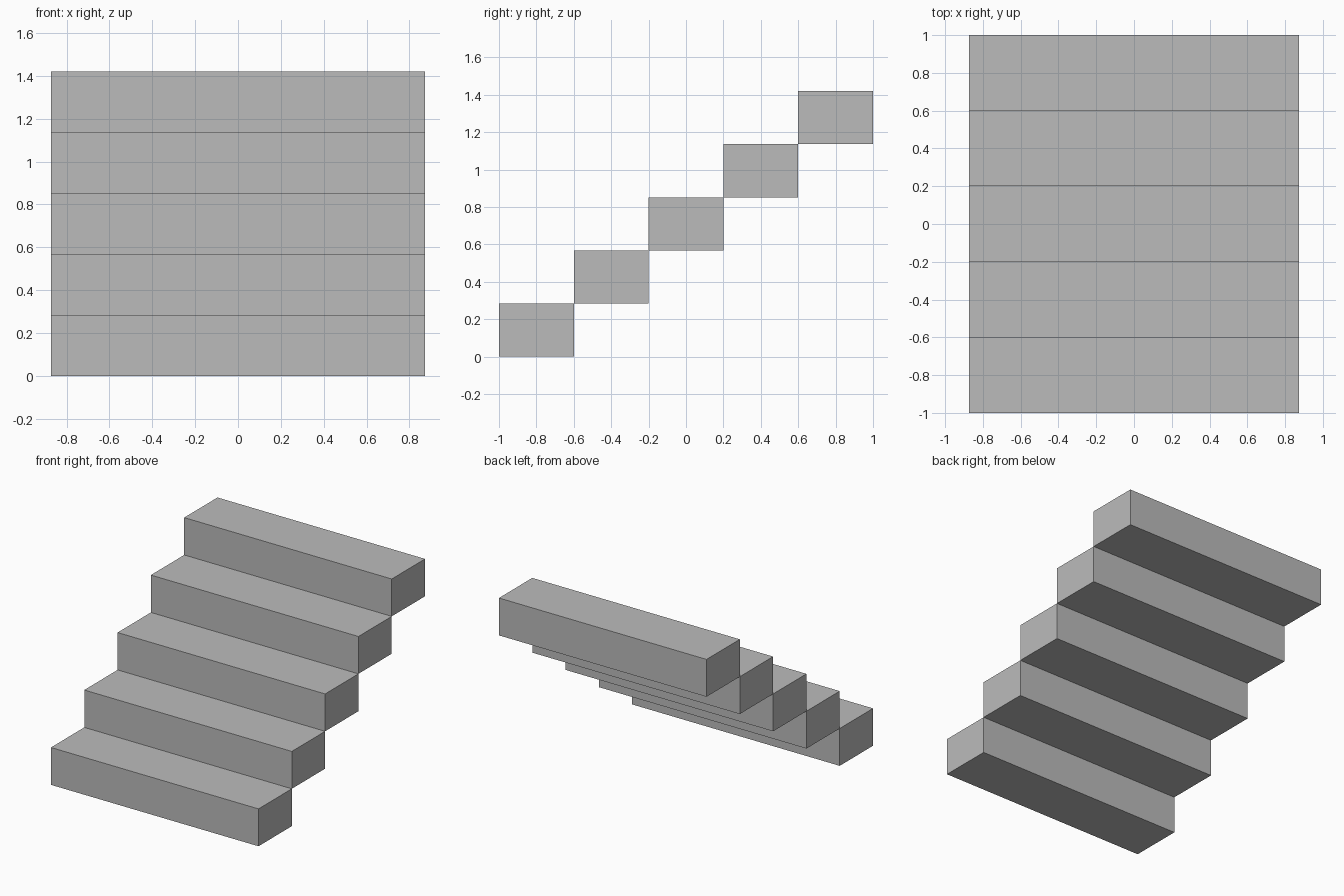
import bpy

cube = bpy.data.objects.get("Cube")
if cube:
    bpy.data.objects.remove(cube, do_unlink=True)

STEPS = 5
WIDTH, DEPTH, RISE = 1.745, 0.4, 0.284

# Plain grey shared by every step
grey = bpy.data.materials.new("grey")
grey.use_nodes = True
colour = (0.5, 0.5, 0.5, 1)
grey.diffuse_color = colour
grey.node_tree.nodes["Principled BSDF"].inputs["Base Color"].default_value = colour


def add_step(index):
    """One block, set back and raised by its place in the flight."""
    y = (index - (STEPS - 1) / 2) * DEPTH
    z = (index + 0.5) * RISE
    bpy.ops.mesh.primitive_cube_add(size=1, location=(0, y, z))
    step = bpy.context.object
    step.name = f"step_{index + 1}"
    step.scale = (WIDTH, DEPTH, RISE)
    bpy.ops.object.transform_apply(location=False, rotation=False, scale=True)
    step.data.materials.append(grey)


# Flight of blocks touching edge to edge
for i in range(STEPS):
    add_step(i)
